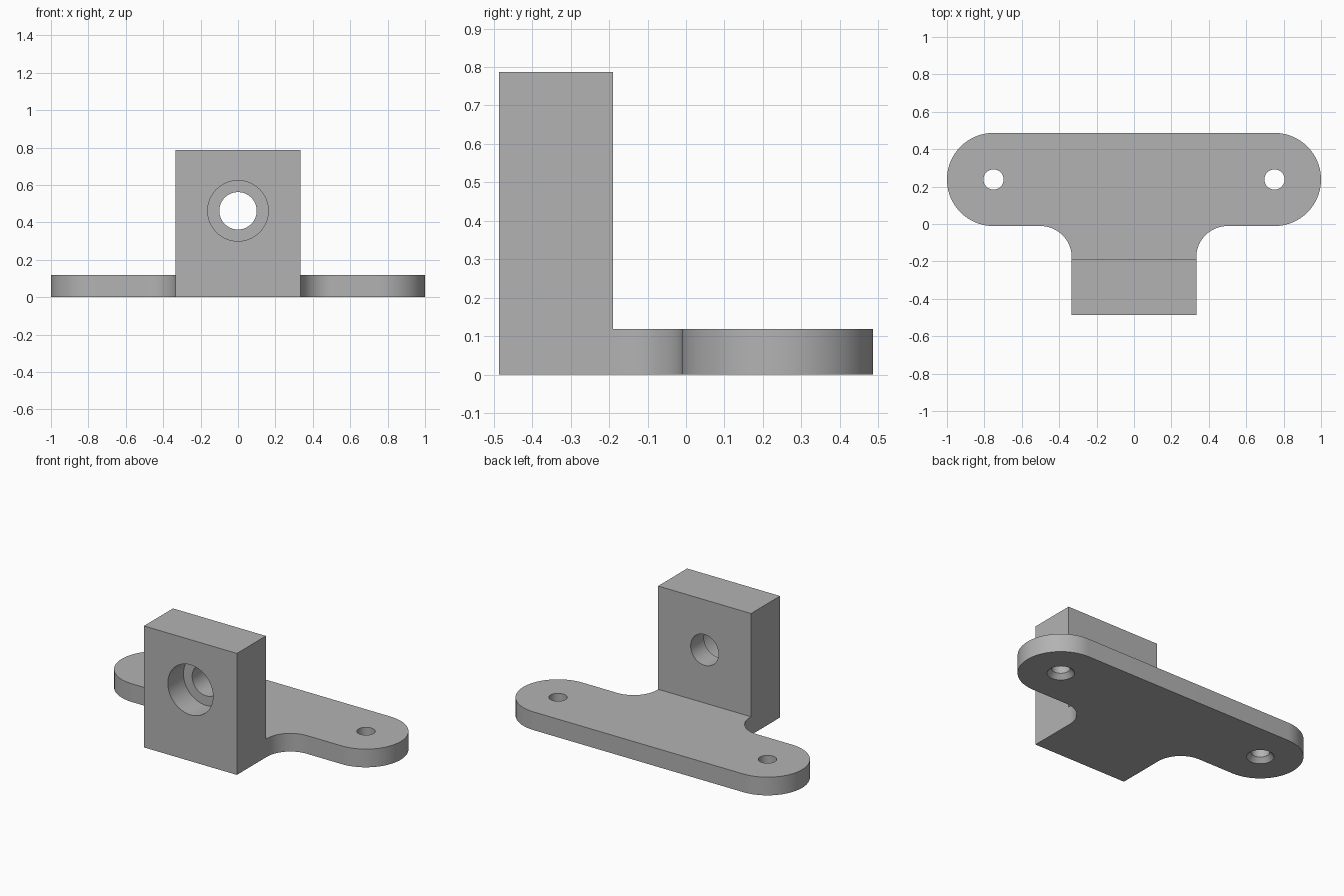
import bpy, bmesh
from math import pi, cos, sin, radians
from mathutils import Matrix

if "Cube" in bpy.data.objects:
    bpy.data.objects.remove(bpy.data.objects["Cube"])

# Main dimensions
HALF_W, BACK, FRONT = 1.0, 0.487, -0.487
PLATE_T, PLATE_FRONT = 0.118, -0.011
R_END = (BACK - PLATE_FRONT) / 2
HOLE_X, HOLE_Y = 0.751, (BACK + PLATE_FRONT) / 2
BLOCK_X, BLOCK_BACK, BLOCK_H = 0.333, -0.19, 0.787
R_FILLET = 0.167
BORE_Z = 0.462

grey = bpy.data.materials.new("plain grey")
grey.use_nodes = True
colour = (0.45, 0.45, 0.45, 1)
grey.diffuse_color = colour
grey.node_tree.nodes["Principled BSDF"].inputs["Base Color"].default_value = colour


def make_object(name, bm):
    bmesh.ops.recalc_face_normals(bm, faces=bm.faces[:])
    mesh = bpy.data.meshes.new(name)
    bm.to_mesh(mesh)
    bm.free()
    mesh.materials.append(grey)
    obj = bpy.data.objects.new(name, mesh)
    bpy.context.collection.objects.link(obj)
    return obj


def extrude_outline(name, outline, height):
    bm = bmesh.new()
    base = bm.faces.new([bm.verts.new((x, y, 0)) for x, y in outline])
    top = bmesh.ops.extrude_face_region(bm, geom=[base])["geom"]
    verts = [v for v in top if isinstance(v, bmesh.types.BMVert)]
    bmesh.ops.translate(bm, verts=verts, vec=(0, 0, height))
    return make_object(name, bm)


def arc(cx, cy, r, start, end, steps=24):
    angles = [radians(start + (end - start) * i / steps) for i in range(steps + 1)]
    return [(cx + r * cos(a), cy + r * sin(a)) for a in angles]


def apply_boolean(target, tool, operation):
    mod = target.modifiers.new(operation.lower(), "BOOLEAN")
    mod.operation, mod.object, mod.solver = operation, tool, "EXACT"
    bpy.context.view_layer.objects.active = target
    bpy.ops.object.modifier_apply(modifier=mod.name)
    bpy.data.objects.remove(tool)


def cut_round(target, centre, r1, r2, length, axis="Z"):
    """Cut a cylinder or cone that starts at centre and runs along +axis."""
    bm = bmesh.new()
    bmesh.ops.create_cone(bm, cap_ends=True, segments=64, radius1=r1, radius2=r2, depth=length)
    bmesh.ops.translate(bm, verts=bm.verts, vec=(0, 0, length / 2))
    if axis == "Y":
        bmesh.ops.rotate(bm, verts=bm.verts, matrix=Matrix.Rotation(-pi / 2, 3, "X"))
    bmesh.ops.translate(bm, verts=bm.verts, vec=centre)
    cutter = make_object("hole_cutter", bm)
    cutter.hide_render = True
    apply_boolean(target, cutter, "DIFFERENCE")


# Base plate: right half of the outline, mirrored to the left
half = [(BLOCK_X, -0.3)]
half += arc(BLOCK_X + R_FILLET, PLATE_FRONT - R_FILLET, R_FILLET, 180, 90)
half += arc(HALF_W - R_END, HOLE_Y, R_END, -90, 90, 48)
outline = half + [(-x, y) for x, y in reversed(half)]
bracket = extrude_outline("mounting_bracket", outline, PLATE_T)

# Upright block
block = extrude_outline("upright_block", [(-BLOCK_X, FRONT), (BLOCK_X, FRONT),
                                          (BLOCK_X, BLOCK_BACK), (-BLOCK_X, BLOCK_BACK)], BLOCK_H)
apply_boolean(bracket, block, "UNION")

# Screw holes, countersunk from below
for side in (-1, 1):
    x = side * HOLE_X
    cut_round(bracket, (x, HOLE_Y, -0.1), 0.054, 0.054, 0.4)
    cut_round(bracket, (x, HOLE_Y, -0.01), 0.088, 0.054, 0.04)

# Stepped bore through the block
cut_round(bracket, (0, FRONT - 0.1, BORE_Z), 0.1, 0.1, 0.6, "Y")
cut_round(bracket, (0, FRONT - 0.1, BORE_Z), 0.162, 0.162, 0.26, "Y")

bpy.ops.object.select_all(action="DESELECT")
bracket.select_set(True)
bpy.context.view_layer.objects.active = bracket
bpy.ops.object.shade_smooth_by_angle(angle=radians(30))
